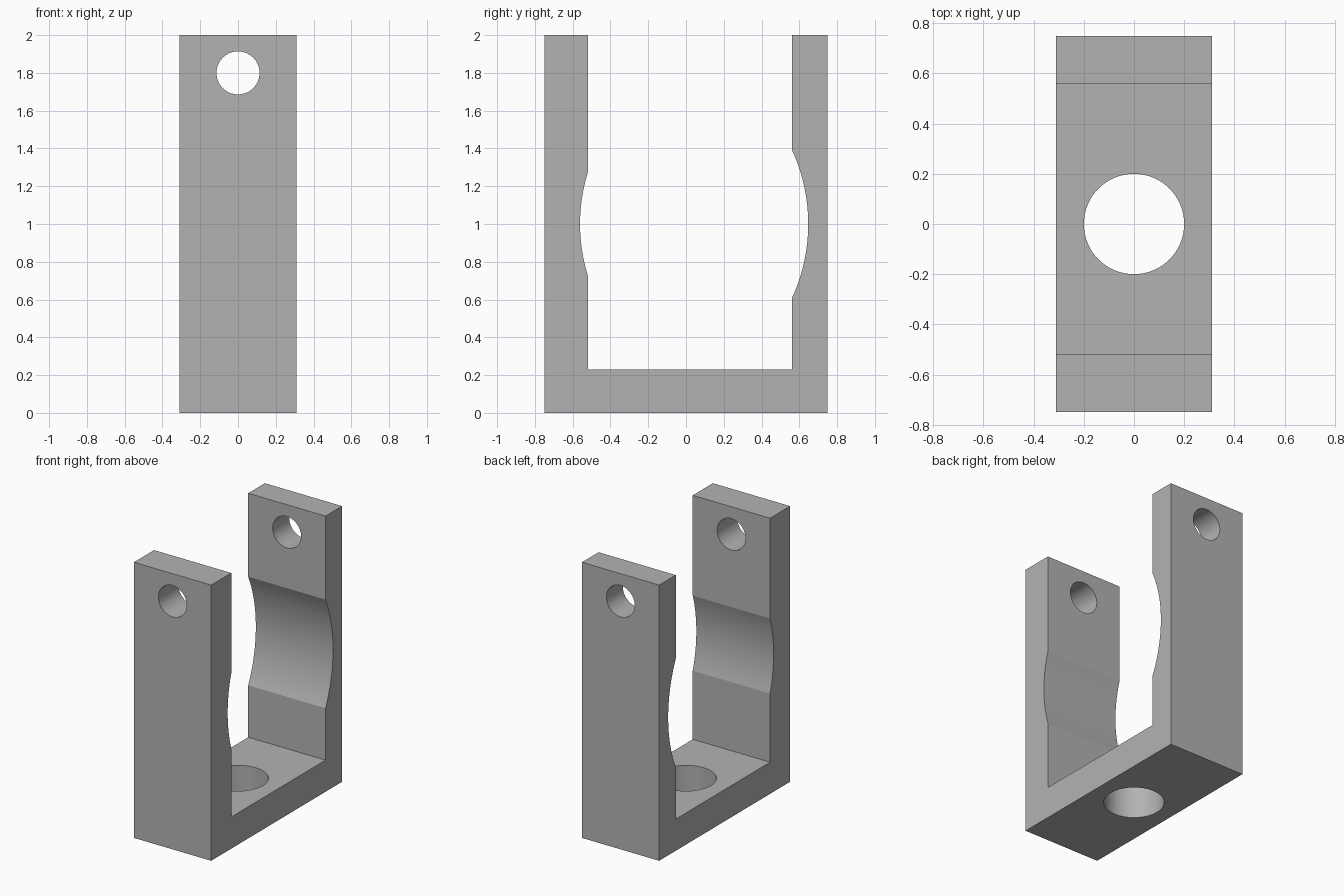
import bpy, bmesh, math

if "Cube" in bpy.data.objects:
    bpy.data.objects.remove(bpy.data.objects["Cube"])

HALF_W, HALF_D, HEIGHT = 0.31, 0.75, 2.0
FLOOR, FRONT_IN, BACK_IN = 0.23, -0.52, 0.56

grey = bpy.data.materials.new("plain grey")
grey.use_nodes = True
grey.diffuse_color = (0.45, 0.45, 0.45, 1)
grey.node_tree.nodes["Principled BSDF"].inputs["Base Color"].default_value = grey.diffuse_color


def hollow(wall_y, depth, half_height, steps=24):
    """Arc scooped into a wall, bottom to top; depth is signed along y."""
    sag = abs(depth)
    radius = (half_height ** 2 + sag ** 2) / (2 * sag)
    span = math.asin(half_height / radius)
    points = []
    for i in range(steps + 1):
        a = span * (2 * i / steps - 1)
        bulge = radius * math.cos(a) - (radius - sag)
        points.append((wall_y + math.copysign(bulge, depth), 1 + radius * math.sin(a)))
    return points


# U-shaped body: side profile extruded across the width
profile = [(-HALF_D, 0), (HALF_D, 0), (HALF_D, HEIGHT), (BACK_IN, HEIGHT)]
profile += reversed(hollow(BACK_IN, 0.087, 0.394))
profile += [(BACK_IN, FLOOR), (FRONT_IN, FLOOR)]
profile += hollow(FRONT_IN, -0.041, 0.272)
profile += [(FRONT_IN, HEIGHT), (-HALF_D, HEIGHT)]

bm = bmesh.new()
face = bm.faces.new([bm.verts.new((-HALF_W, y, z)) for y, z in profile])
ext = bmesh.ops.extrude_face_region(bm, geom=[face])
moved = [v for v in ext["geom"] if isinstance(v, bmesh.types.BMVert)]
bmesh.ops.translate(bm, verts=moved, vec=(2 * HALF_W, 0, 0))
bmesh.ops.recalc_face_normals(bm, faces=bm.faces)
mesh = bpy.data.meshes.new("clevis_bracket")
bm.to_mesh(mesh)
bm.free()
mesh.materials.append(grey)
bracket = bpy.data.objects.new("clevis_bracket", mesh)
bpy.context.collection.objects.link(bracket)
bpy.context.view_layer.objects.active = bracket


def drill(name, radius, length, location, rotation=(0, 0, 0)):
    """Cut a round hole through the bracket."""
    bpy.ops.mesh.primitive_cylinder_add(vertices=64, radius=radius, depth=length,
                                        location=location, rotation=rotation)
    cutter = bpy.context.object
    cutter.name = name
    cutter.hide_render = True
    cutter.data.materials.append(grey)
    cut = bracket.modifiers.new(name, "BOOLEAN")
    cut.operation, cut.solver, cut.object = "DIFFERENCE", "EXACT", cutter
    bpy.context.view_layer.objects.active = bracket
    bpy.ops.object.modifier_apply(modifier=cut.name)
    bpy.data.objects.remove(cutter)


# Pin hole through both arms, bolt hole through the base
drill("pin_hole", 0.114, 2, (0, 0, 1.8), (math.pi / 2, 0, 0))
drill("bolt_hole", 0.2, 0.8, (0, 0, 0.1))

# Smooth curved walls, crisp edges
bpy.ops.object.select_all(action="DESELECT")
bracket.select_set(True)
bpy.context.view_layer.objects.active = bracket
bpy.ops.object.shade_smooth_by_angle(angle=math.radians(12))
